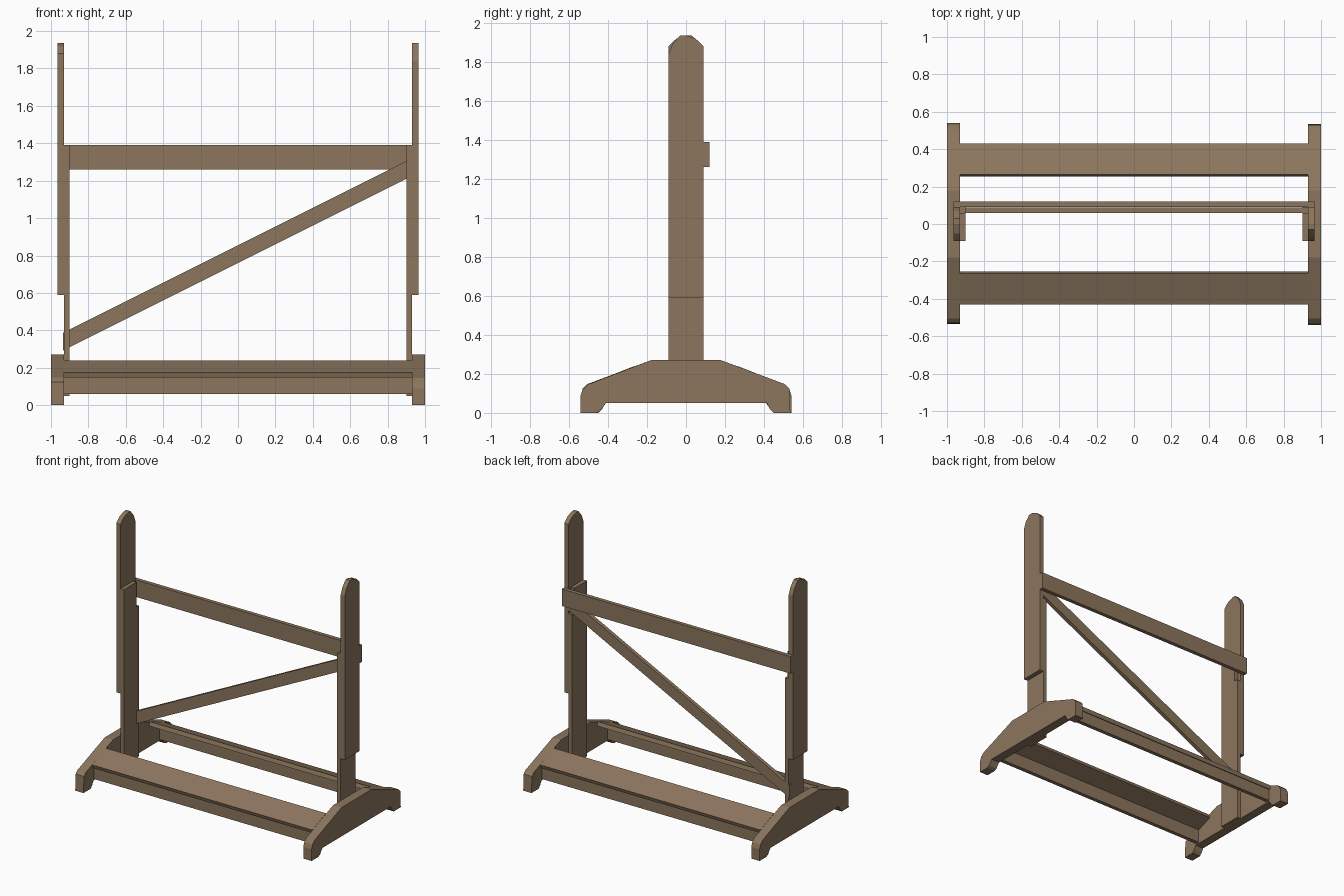
import bpy, bmesh

if "Cube" in bpy.data.objects:
    bpy.data.objects.remove(bpy.data.objects["Cube"])

wood = bpy.data.materials.new("brown wood")
wood.diffuse_color = (0.262, 0.181, 0.112, 1)
wood.use_nodes = True
wood.node_tree.nodes["Principled BSDF"].inputs["Base Color"].default_value = wood.diffuse_color


def prism(name, profile, lo, hi, axis="x"):
    """Extrude a flat outline along x (outline is y,z) or along y (outline is x,z)."""
    def place(p, t):
        return (t, p[0], p[1]) if axis == "x" else (p[0], t, p[1])
    bm = bmesh.new()
    a = [bm.verts.new(place(p, lo)) for p in profile]
    b = [bm.verts.new(place(p, hi)) for p in profile]
    n = len(profile)
    bm.faces.new(a)
    bm.faces.new(b[::-1])
    for i in range(n):
        j = (i + 1) % n
        bm.faces.new((a[i], b[i], b[j], a[j]))
    bmesh.ops.recalc_face_normals(bm, faces=bm.faces)
    me = bpy.data.meshes.new(name)
    bm.to_mesh(me)
    bm.free()
    me.materials.append(wood)
    ob = bpy.data.objects.new(name, me)
    bpy.context.collection.objects.link(ob)
    return ob


def rect(y0, y1, z0, z1):
    return [(y0, z0), (y1, z0), (y1, z1), (y0, z1)]


# Outlines of the slightly uneven hand-cut foot and upright (y, z)
foot = [(-0.54, 0), (-0.46, 0), (-0.44, 0.01), (-0.41, 0.05), (0.415, 0.05),
        (0.43, 0.02), (0.45, 0), (0.535, 0), (0.53, 0.125), (0.505, 0.148),
        (0.18, 0.27), (-0.18, 0.27), (-0.505, 0.145), (-0.53, 0.12), (-0.54, 0.09)]
upright = [(-0.09, 0.59), (0.09, 0.59), (0.09, 1.88), (0.05, 1.918), (0.0, 1.936),
           (-0.03, 1.936), (-0.07, 1.89), (-0.09, 1.84)]
# Inner post with a notch for the brace at the top back edge
inner = [(-0.09, 0.05), (0.09, 0.05), (0.09, 1.2), (0.06, 1.2), (0.06, 1.39), (-0.09, 1.39)]

for side, s in (("right", 1), ("left", -1)):
    # Left foot and upright are the right ones turned half way round
    prism(side + "_foot", [(y * s, z) for y, z in foot], 0.93 * s, 1.0 * s)
    prism(side + "_upright", [(y * s, z) for y, z in upright], 0.93 * s, 0.965 * s)
    prism(side + "_inner_post", inner, 0.90 * s, 0.93 * s)

# Sloped boards with upright skirts between the feet
for side, s in (("front", -1), ("back", 1)):
    slope = [(0.43, 0.175), (0.265, 0.24), (0.255, 0.21), (0.42, 0.147)]
    prism(side + "_sloped_board", [(y * s, z) for y, z in slope], -0.93, 0.93)
    skirt = [(0.41, 0.06), (0.41, 0.152), (0.38, 0.163), (0.38, 0.06)]
    prism(side + "_skirt", [(y * s, z) for y, z in skirt], -0.93, 0.93)

# Top rail across the back of the uprights
prism("top_rail", rect(0.09, 0.12, 1.26, 1.39), -0.965, 0.965)

# Diagonal brace
prism("diagonal_brace", [(-0.935, 0.293), (0.93, 1.225), (0.93, 1.32), (-0.935, 0.388)],
      0.06, 0.0895, "y")
